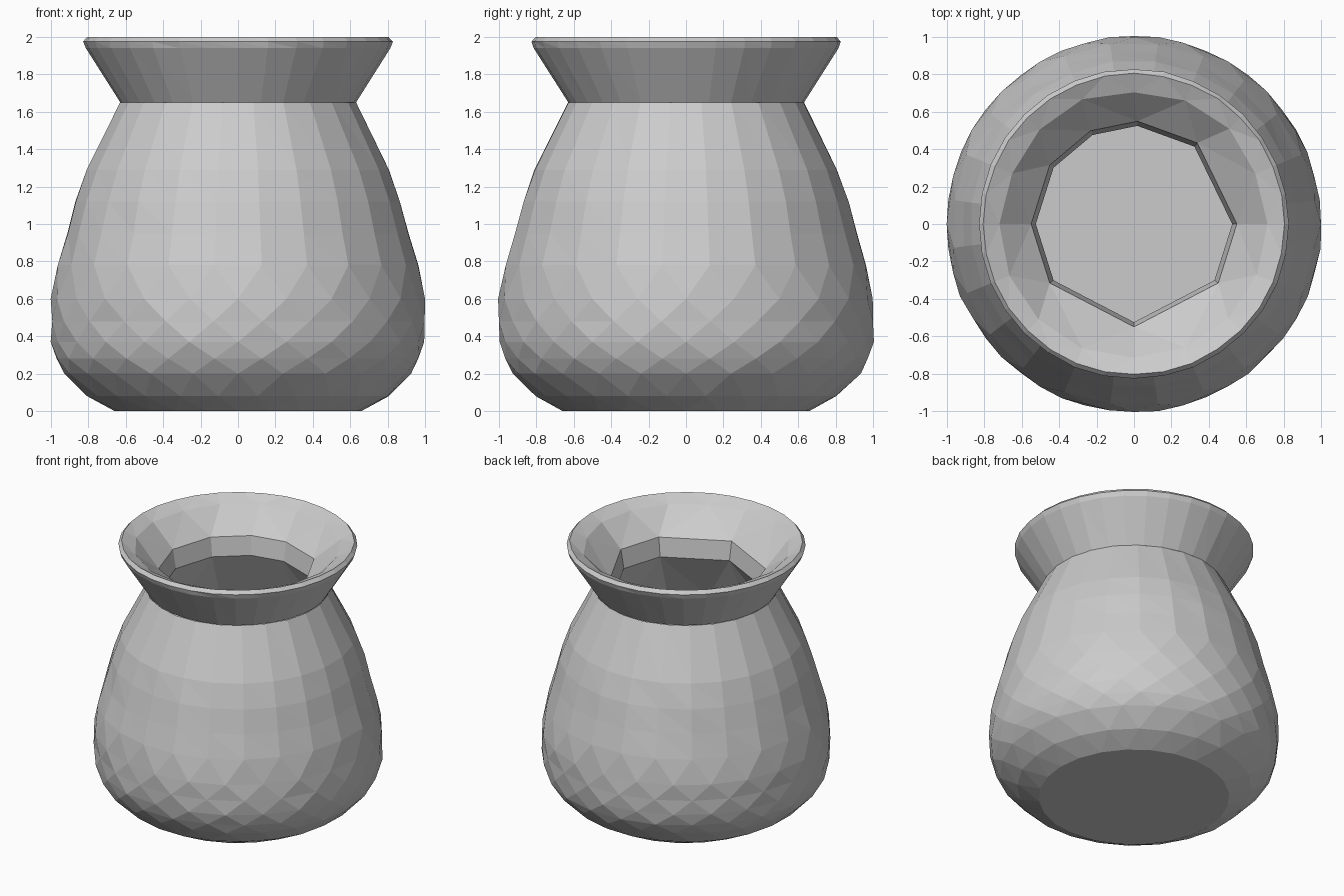
import bpy, bmesh, math, random

random.seed(4)
if "Cube" in bpy.data.objects:
    bpy.data.objects.remove(bpy.data.objects["Cube"], do_unlink=True)

clay = bpy.data.materials.new("grey clay")
clay.use_nodes = True
GREY = (0.6, 0.6, 0.6, 1)
clay.diffuse_color = GREY
clay.node_tree.nodes["Principled BSDF"].inputs["Base Color"].default_value = GREY


def even(sides, offset=0.0):
    """Evenly spaced angles, shifted by a fraction of a step."""
    return [math.tau * (i + offset) / sides for i in range(sides)]


def stitch(bm, a, b):
    """Join two rings of (angle, vertex) with triangles, whatever their counts."""
    def at(ring, k):
        turn, k = divmod(k, len(ring))
        return ring[k][0] + turn * math.tau, ring[k][1]
    i = j = 0
    while i < len(a) or j < len(b):
        (a0, va), (a1, va1) = at(a, i), at(a, i + 1)
        (b0, vb), (b1, vb1) = at(b, j), at(b, j + 1)
        if j == len(b) or (i < len(a) and a0 + a1 <= b0 + b1):
            bm.faces.new((va, va1, vb))
            i += 1
        else:
            bm.faces.new((va, vb1, vb))
            j += 1


def lathe(name, rows, cap_first=False, cap_last=False):
    """Rows hold radius, height, ring angles and surface roughness."""
    bm = bmesh.new()
    rings = []
    for r, z, angles, rough in rows:
        ring = []
        for t in angles:
            rr = r + random.uniform(-rough, rough)
            ring.append((t, bm.verts.new((rr * math.cos(t), rr * math.sin(t), z))))
        rings.append(ring)
    for a, b in zip(rings, rings[1:]):
        stitch(bm, a, b)
    if cap_first:
        bm.faces.new([v for _, v in reversed(rings[0])])
    if cap_last:
        bm.faces.new([v for _, v in rings[-1]])
    bmesh.ops.dissolve_limit(bm, angle_limit=0.01, verts=bm.verts, edges=bm.edges)
    mesh = bpy.data.meshes.new(name)
    bm.to_mesh(mesh)
    bm.free()
    mesh.materials.append(clay)
    obj = bpy.data.objects.new(name, mesh)
    bpy.context.scene.collection.objects.link(obj)
    return obj


# Hammered belly: staggered facets low down, long straight facets above
belly = [(0.66, 0), (0.81, 0.08), (0.93, 0.2), (0.975, 0.28), (1.0, 0.37),
         (1.004, 0.48), (1.0, 0.6), (0.968, 0.78)]
rows = [(r, z, even(24, 0.5 * (k % 2)), 0.005 if z else 0)
        for k, (r, z) in enumerate(belly)]
shoulder = [(0.92, 0.95), (0.875, 1.12), (0.815, 1.29), (0.635, 1.65)]
rows += [(r, z, even(24, 0.5), 0.003) for r, z in shoulder]
lathe("body", rows, cap_first=True)

# Flared collar with a bevelled edge and a broad, shallow lip
collar = [(0.63, 1.65), (0.815, 1.94), (0.828, 1.975), (0.805, 2.0)]
rows = [(r, z, even(32), 0.002) for r, z in collar]
rows.append((0.71, 1.955, even(16), 0.015))

# Roughly carved mouth dropping to an uneven upright throat
throat = [math.radians(d) for d in (0, 52, 88, 115, 145, 180, 215, 270, 325)]
rows += [(0.55, 1.79, throat, 0), (0.525, 1.65, throat, 0)]
lathe("collar", rows)

# Hollow inside with a flat floor
hollow = [(0.525, 1.65), (0.72, 1.25), (0.84, 0.9), (0.88, 0.5), (0.62, 0.12)]
rows = [(r, z, even(16) if k else throat, 0) for k, (r, z) in enumerate(hollow)]
lathe("hollow", rows, cap_last=True)
